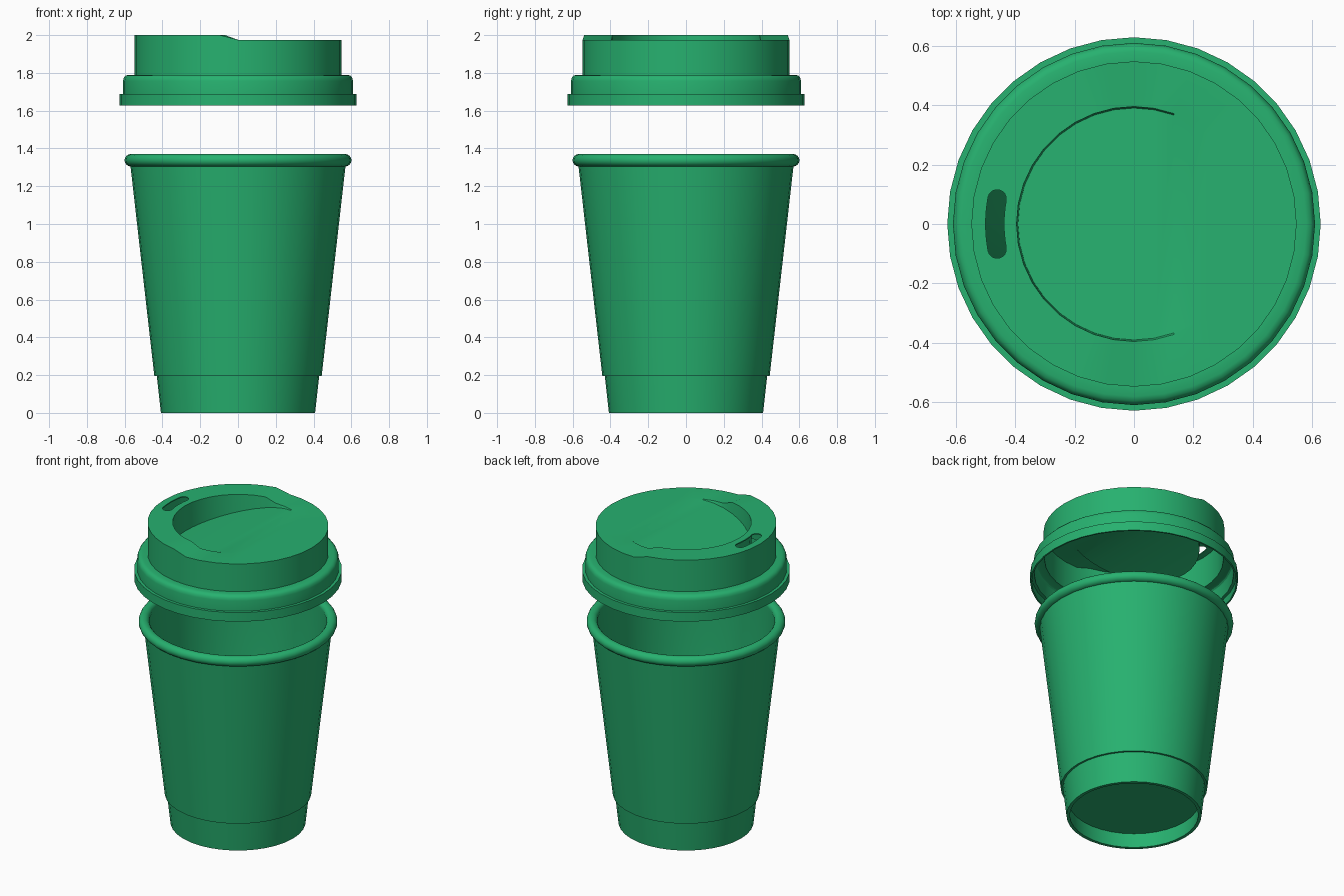
import bpy, bmesh
from math import sin, cos, pi, radians

if "Cube" in bpy.data.objects:
    bpy.data.objects.remove(bpy.data.objects["Cube"])

N = 36  # sides of every round part

green = bpy.data.materials.new("green")
green.diffuse_color = (0.02, 0.44, 0.16, 1)
green.use_nodes = True
green.node_tree.nodes["Principled BSDF"].inputs["Base Color"].default_value = green.diffuse_color


def ring(bm, r, z):
    """Ring of N vertices; z is a number or a function of (angle index, x)."""
    out = []
    for i in range(N):
        a = 2 * pi * i / N
        x, y = r * cos(a), r * sin(a)
        out.append(bm.verts.new((x, y, z(i, x) if callable(z) else z)))
    return out


def bridge(bm, rings):
    for a, b in zip(rings, rings[1:]):
        for i in range(N):
            j = (i + 1) % N
            bm.faces.new((a[i], a[j], b[j], b[i]))


def finish(bm, name):
    me = bpy.data.meshes.new(name)
    bm.to_mesh(me)
    bm.free()
    me.materials.append(green)
    ob = bpy.data.objects.new(name, me)
    bpy.context.collection.objects.link(ob)
    return ob


def activate(ob):
    bpy.ops.object.select_all(action='DESELECT')
    ob.select_set(True)
    bpy.context.view_layer.objects.active = ob


# Cup: underside, foot, step, outer wall, rolled rim, inner wall, floor
roll = [(0.568 + 0.0325 * cos(radians(t)), 1.3375 + 0.0325 * sin(radians(t)))
        for t in range(-80, 181, 20)]
profile = [(0.396, 0.1), (0.388, 0.0), (0.408, 0.0), (0.43, 0.195), (0.443, 0.195),
           (0.569, 1.305)] + roll + [(0.54, 1.305), (0.408, 0.115)]
bm = bmesh.new()
rings = [ring(bm, r, z) for r, z in profile]
bridge(bm, rings)
bm.faces.new(rings[0][::-1])
bm.faces.new(rings[-1])
cup = finish(bm, "cup")

# Lid heights: raised drinking side at -x, lower at +x, sloping recess floor
def top_z(i, x):
    return 2.0 if 10 <= i <= 26 else 1.975


def floor_z(i, x):
    t = max(0.0, (0.15 - x) / 0.54)
    return 1.975 - 0.14 * t ** 1.25


# Lid: skirt, rounded snap band, upper wall, top ring, recess wall
lid_profile = [(0.628, 1.628), (0.628, 1.688), (0.609, 1.688), (0.609, 1.757),
               (0.605, 1.774), (0.595, 1.785), (0.58, 1.79), (0.547, 1.79),
               (0.547, top_z), (0.395, top_z), (0.39, floor_z)]
bm = bmesh.new()
rings = [ring(bm, r, z) for r, z in lid_profile]
bridge(bm, rings)
# Recess floor as strips running across y
f = rings[-1]
for i in range(N // 2):
    quad = (f[i], f[i + 1], f[N - 1 - i], f[(N - i) % N])
    bm.faces.new(list(dict.fromkeys(quad)))
lid = finish(bm, "lid")
shell = lid.modifiers.new("shell", 'SOLIDIFY')
shell.thickness = 0.01
shell.offset = -1

# Drinking slot: curved stadium cutter
R, w, half = 0.468, 0.031, radians(10.4)
path = []
for k in range(9):  # outer edge
    a = pi - half + 2 * half * k / 8
    path.append(((R + w) * cos(a), (R + w) * sin(a)))
for side in (1, -1):
    a = pi + side * half
    cx, cy = R * cos(a), R * sin(a)
    start = a if side == 1 else a + pi
    for k in range(1, 8):  # rounded end
        b = start + pi * k / 8
        path.append((cx + w * cos(b), cy + w * sin(b)))
    if side == 1:
        for k in range(9):  # inner edge
            c = pi + half - 2 * half * k / 8
            path.append(((R - w) * cos(c), (R - w) * sin(c)))
bm = bmesh.new()
face = bm.faces.new([bm.verts.new((x, y, 1.93)) for x, y in path])
up = bmesh.ops.extrude_face_region(bm, geom=[face])
for v in up["geom"]:
    if isinstance(v, bmesh.types.BMVert):
        v.co.z = 2.1
bmesh.ops.recalc_face_normals(bm, faces=bm.faces)
cutter = finish(bm, "slot_cutter")
cutter.hide_render = True

cut = lid.modifiers.new("slot", 'BOOLEAN')
cut.operation = 'DIFFERENCE'
cut.solver = 'EXACT'
cut.object = cutter
activate(lid)
for name in ("shell", "slot"):
    bpy.ops.object.modifier_apply(modifier=name)
bpy.data.objects.remove(cutter)

for ob in (cup, lid):
    activate(ob)
    bpy.ops.object.shade_smooth_by_angle(angle=radians(30))
